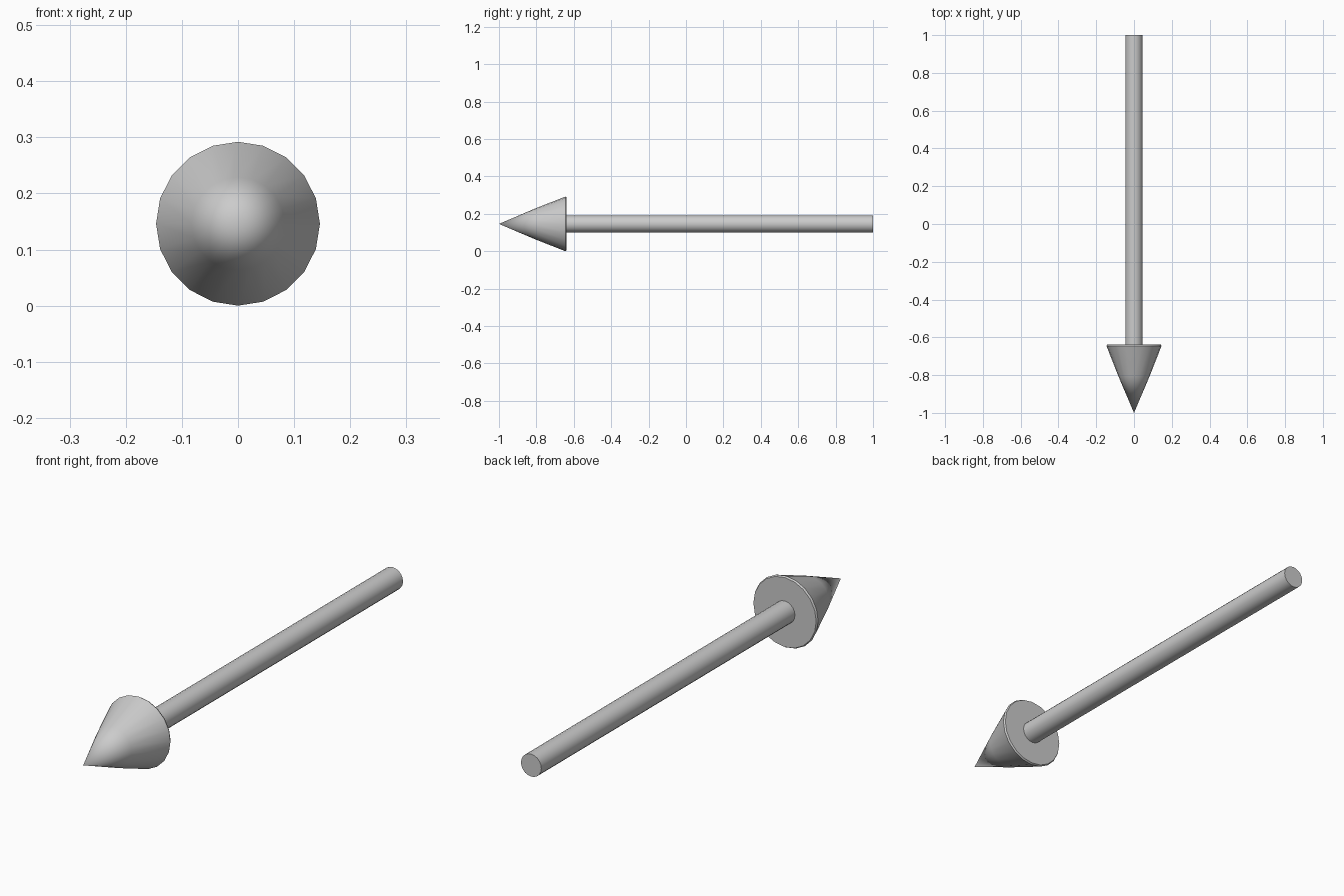
import bpy, bmesh, math

if "Cube" in bpy.data.objects:
    bpy.data.objects.remove(bpy.data.objects["Cube"])

SIDES = 20
AXIS_Z = 0.146


def lathe_y(name, profile):
    """Revolve (y, radius) points around the arrow's axis; radius 0 is a tip, open ends are capped."""
    bm = bmesh.new()
    rings = []
    for y, r in profile:
        if r == 0:
            rings.append([bm.verts.new((0, y, AXIS_Z))] * SIDES)
        else:
            rings.append([bm.verts.new((r * math.sin(2 * math.pi * i / SIDES), y,
                                        AXIS_Z + r * math.cos(2 * math.pi * i / SIDES)))
                          for i in range(SIDES)])
    for a, b in zip(rings, rings[1:]):
        for i in range(SIDES):
            j = (i + 1) % SIDES
            bm.faces.new(list(dict.fromkeys((a[i], a[j], b[j], b[i]))))
    for ring in (rings[0], rings[-1]):
        if ring[0] != ring[1]:
            bm.faces.new(ring)
    bmesh.ops.recalc_face_normals(bm, faces=bm.faces)
    mesh = bpy.data.meshes.new(name)
    bm.to_mesh(mesh)
    bm.free()
    ob = bpy.data.objects.new(name, mesh)
    bpy.context.collection.objects.link(ob)
    bpy.ops.object.select_all(action='DESELECT')
    ob.select_set(True)
    bpy.context.view_layer.objects.active = ob
    bpy.ops.object.shade_smooth_by_angle(angle=math.radians(40))
    return ob


# Slightly bulged pointed head with a thin rim at the back
lathe_y("arrow_head", [(-1, 0), (-0.805, 0.083), (-0.645, 0.146), (-0.638, 0.142)])

# Long round shaft
lathe_y("arrow_shaft", [(-0.645, 0.046), (1, 0.046)])
